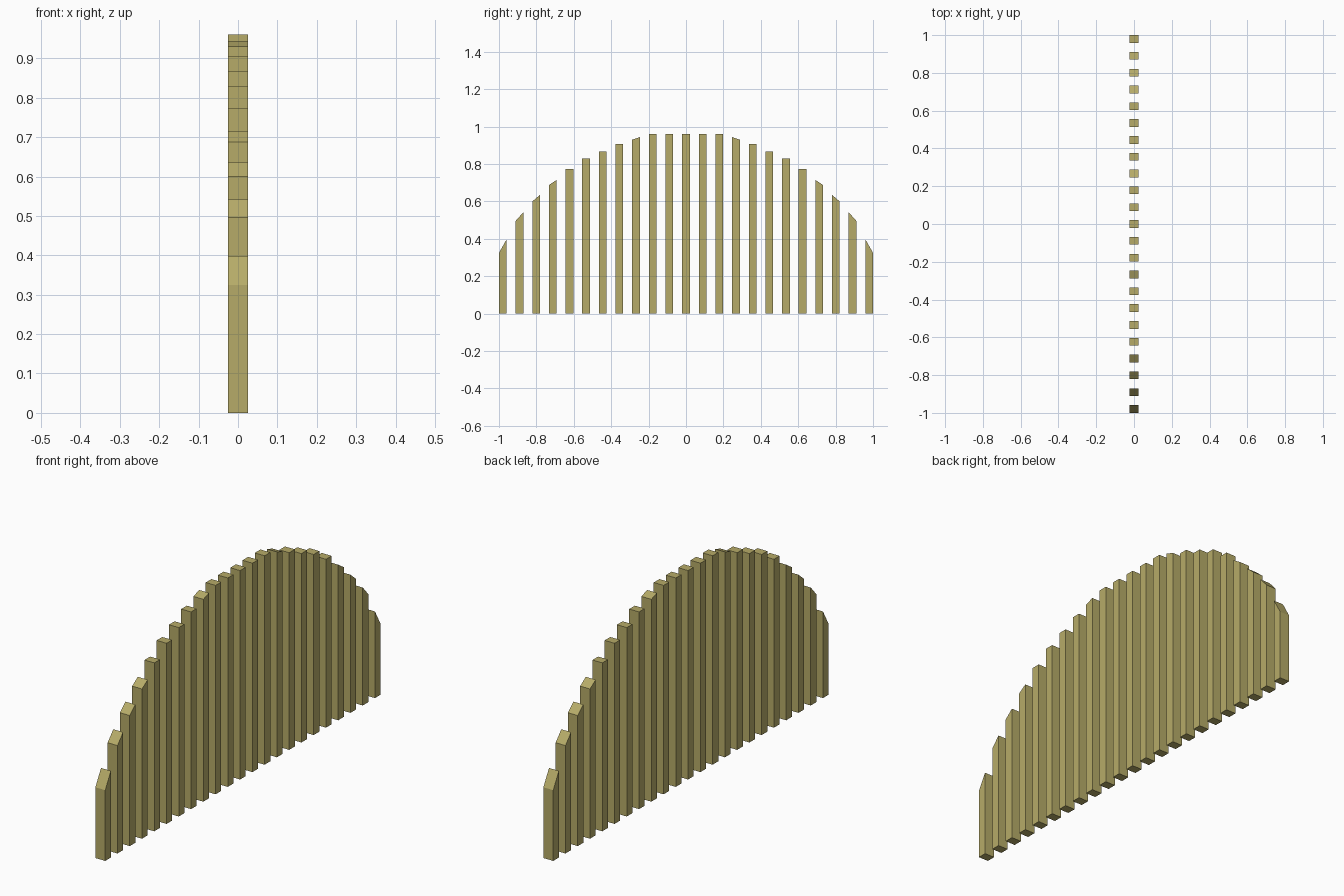
import bpy, bmesh

if "Cube" in bpy.data.objects:
    bpy.data.objects.remove(bpy.data.objects["Cube"])

COUNT = 23
HALF_X = 0.025
HALF_Y = 0.0205
END_Y = 1 - HALF_Y

# top heights (outer edge, inner edge) from the end slat to the middle one
TOPS = [(0.325, 0.398), (0.496, 0.542), (0.60, 0.635), (0.688, 0.715),
        (0.774, 0.774), (0.83, 0.83), (0.868, 0.868), (0.906, 0.906),
        (0.93, 0.944), (0.96, 0.96), (0.96, 0.96), (0.96, 0.96)]

mat = bpy.data.materials.new("olive_wood")
mat.diffuse_color = (0.47, 0.41, 0.14, 1)
mat.use_nodes = True
mat.node_tree.nodes["Principled BSDF"].inputs["Base Color"].default_value = mat.diffuse_color


def slat(name, y, z_front, z_back):
    """Upright square bar whose top is cut to follow the arch."""
    bm = bmesh.new()
    bmesh.ops.create_cube(bm, size=2)
    for v in bm.verts:
        top = z_front if v.co.y < 0 else z_back
        v.co = (v.co.x * HALF_X, y + v.co.y * HALF_Y, top if v.co.z > 0 else 0)
    mesh = bpy.data.meshes.new(name)
    bm.to_mesh(mesh)
    bm.free()
    mesh.materials.append(mat)
    bpy.context.collection.objects.link(bpy.data.objects.new(name, mesh))


# row of slats, mirrored about the middle
for i in range(COUNT):
    y = -END_Y + 2 * END_Y * i / (COUNT - 1)
    outer, inner = TOPS[min(i, COUNT - 1 - i)]
    front, back = (outer, inner) if y < 0 else (inner, outer)
    slat(f"slat_{i + 1:02d}", y, front, back)
